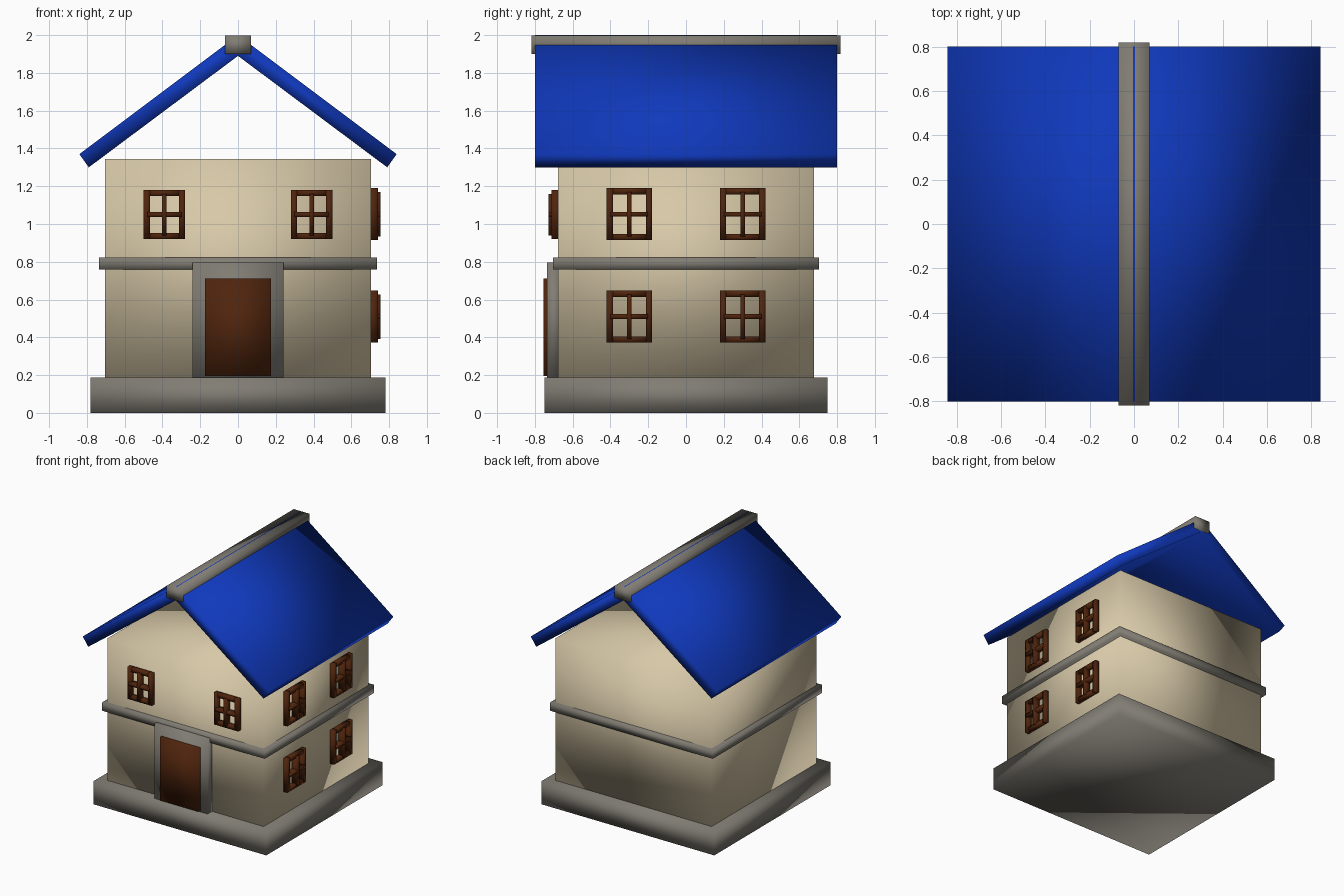
import bpy
import bmesh
from math import pi
from mathutils import Matrix, Vector

if "Cube" in bpy.data.objects:
    bpy.data.objects.remove(bpy.data.objects["Cube"], do_unlink=True)


def material(name, rgb):
    mat = bpy.data.materials.new(name)
    mat.use_nodes = True
    colour = (*rgb, 1)
    mat.diffuse_color = colour
    bsdf = mat.node_tree.nodes["Principled BSDF"]
    bsdf.inputs["Base Color"].default_value = colour
    bsdf.inputs["Roughness"].default_value = 0.8
    return mat


PLASTER = material("cream plaster", (0.68, 0.58, 0.39))
STONE = material("grey stone", (0.22, 0.205, 0.175))
WOOD = material("dark brown wood", (0.08, 0.018, 0.004))
TILE = material("blue roof", (0.005, 0.04, 0.5))


def add_box(bm, low, high):
    """Box between two opposite corners."""
    low, high = Vector(low), Vector(high)
    place = Matrix.Translation((low + high) / 2) @ Matrix.Diagonal((*(high - low), 1))
    bmesh.ops.create_cube(bm, size=1, matrix=place)


def finish(bm, name, mat):
    bmesh.ops.recalc_face_normals(bm, faces=bm.faces)
    for face in bm.faces:
        face.smooth = True
    mesh = bpy.data.meshes.new(name)
    bm.to_mesh(mesh)
    bm.free()
    mesh.materials.append(mat)
    obj = bpy.data.objects.new(name, mesh)
    bpy.context.collection.objects.link(obj)
    return obj


def block(name, mat, low, high):
    bm = bmesh.new()
    add_box(bm, low, high)
    return finish(bm, name, mat)


def window(name, across, z, wall, w, h, turn):
    """Frame with raised crossing bars, made for the front then turned."""
    bm = bmesh.new()
    rim, bar, back = 0.033, 0.0125, 0.01
    for s in (-1, 1):
        # upright of the frame
        x1, x2 = sorted((s * w / 2, s * (w / 2 - rim)))
        add_box(bm, (x1, -0.035, -h / 2), (x2, back, h / 2))
        # rail of the frame
        z1, z2 = sorted((s * h / 2, s * (h / 2 - rim)))
        add_box(bm, (rim - w / 2, -0.035, z1), (w / 2 - rim, back, z2))
    # crossing bars
    add_box(bm, (-bar, -0.05, 0.02 - h / 2), (bar, back, h / 2 - 0.02))
    add_box(bm, (0.02 - w / 2, -0.049, -bar), (w / 2 - 0.02, back, bar))
    place = Matrix.Rotation(turn, 4, "Z") @ Matrix.Translation((across, -wall, z))
    bmesh.ops.transform(bm, matrix=place, verts=bm.verts)
    return finish(bm, name, WOOD)


# Foundation, walls and the band between storeys
block("foundation", STONE, (-0.78, -0.75, 0), (0.78, 0.75, 0.187))
block("walls", PLASTER, (-0.705, -0.677, 0.187), (0.705, 0.677, 1.343))
block("storey_band", STONE, (-0.735, -0.705, 0.758), (0.735, 0.705, 0.823))

# Doorway
block("door_surround", STONE, (-0.24, -0.735, 0.187), (0.24, -0.66, 0.795))
block("door", WOOD, (-0.175, -0.755, 0.195), (0.175, -0.72, 0.712))

# Windows on the front and on one side
for s, side in ((-1, "right"), (1, "left")):
    window("front_window_" + side, s * 0.39, 1.05, 0.677, 0.22, 0.26, 0)
for s, end in ((-1, "front"), (1, "back")):
    for z, storey in ((0.51, "lower"), (1.052, "upper")):
        window(f"side_window_{storey}_{end}", s * 0.3, z, 0.705, 0.24, 0.275, pi / 2)

# Roof: a chevron profile drawn along the length, open at the gables
profile = [(-0.84, 1.37), (0, 2.0), (0.84, 1.37), (0.79, 1.3), (0, 1.89), (-0.79, 1.3)]
bm = bmesh.new()
rings = [[bm.verts.new((x, y, z)) for x, z in profile] for y in (-0.8, 0.8)]
n = len(profile)
for i in range(n):
    j = (i + 1) % n
    bm.faces.new((rings[0][i], rings[0][j], rings[1][j], rings[1][i]))
for ring in rings:
    a, b, c, d, e, f = ring
    bm.faces.new((a, b, e, f))
    bm.faces.new((b, c, d, e))
finish(bm, "roof", TILE)

# Ridge beam, just below the roof's apex
block("ridge_beam", STONE, (-0.07, -0.818, 1.9), (0.07, 0.818, 1.997))
